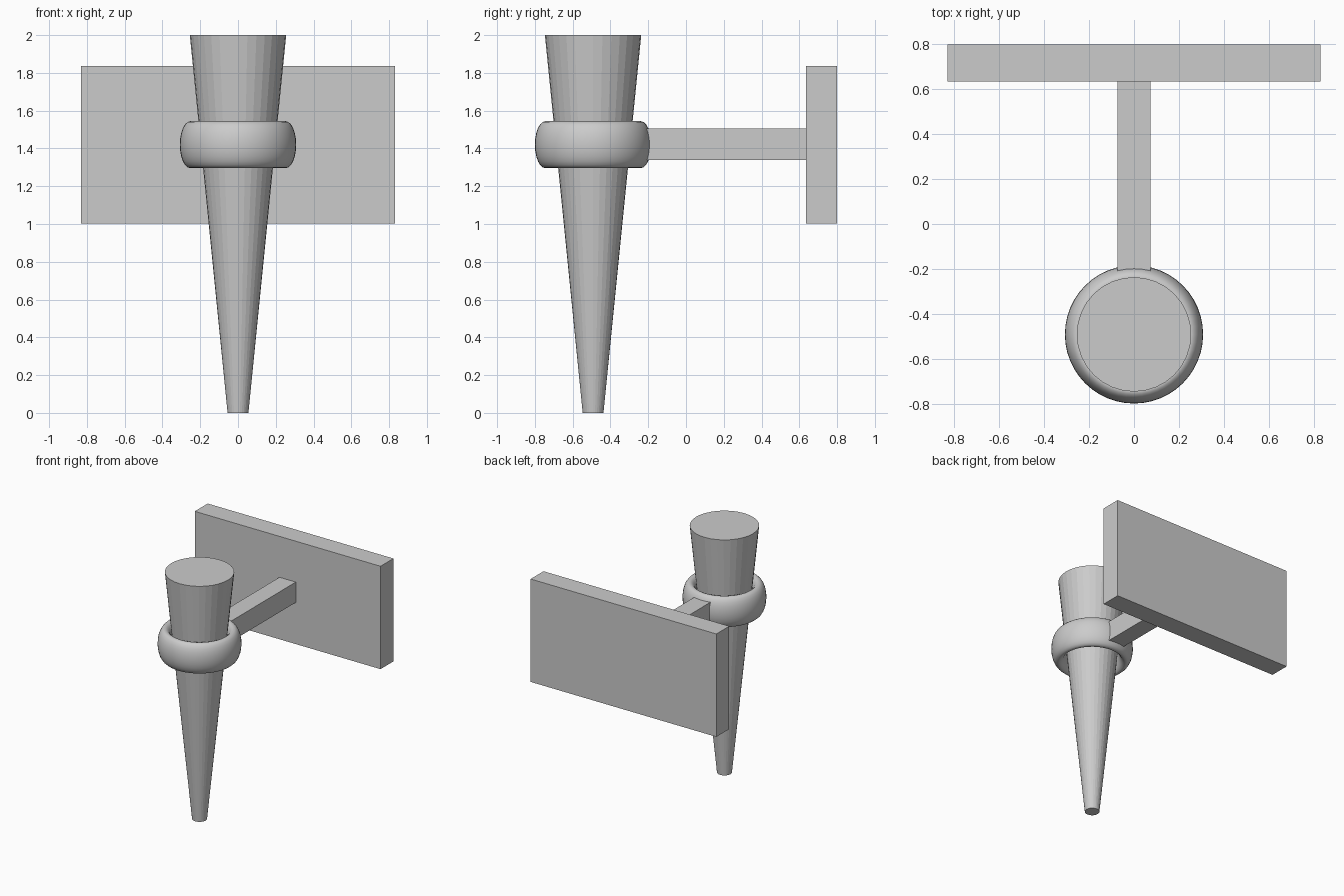
import bpy
from math import radians

if "Cube" in bpy.data.objects:
    bpy.data.objects.remove(bpy.data.objects["Cube"])

AXIS_Y = -0.492   # centre line of the torch


def box(name, lo, hi):
    bpy.ops.mesh.primitive_cube_add(size=1, location=[(a + b) / 2 for a, b in zip(lo, hi)])
    ob = bpy.context.object
    ob.name = name
    ob.scale = [b - a for a, b in zip(lo, hi)]
    bpy.ops.object.transform_apply(location=False, rotation=False, scale=True)
    return ob


# wall plate and the arm reaching into the ring
box("wall_plate", (-0.832, 0.635, 1.003), (0.832, 0.80, 1.836))
box("support_arm", (-0.073, -0.225, 1.34), (0.073, 0.64, 1.505))

# tapered torch shaft, faceted sides
bpy.ops.mesh.primitive_cone_add(vertices=32, radius1=0.055, radius2=0.255, depth=2,
                                location=(0, AXIS_Y, 1))
bpy.context.object.name = "torch_shaft"

# holder ring: a torus stretched upward into a tall oval section
bpy.ops.mesh.primitive_torus_add(major_segments=48, minor_segments=24,
                                 major_radius=0.253, minor_radius=0.055,
                                 location=(0, AXIS_Y, 1.42))
ring = bpy.context.object
ring.name = "holder_ring"
ring.scale.z = 0.124 / 0.055
bpy.ops.object.transform_apply(location=False, rotation=False, scale=True)
bpy.ops.object.shade_smooth_by_angle(angle=radians(40))
